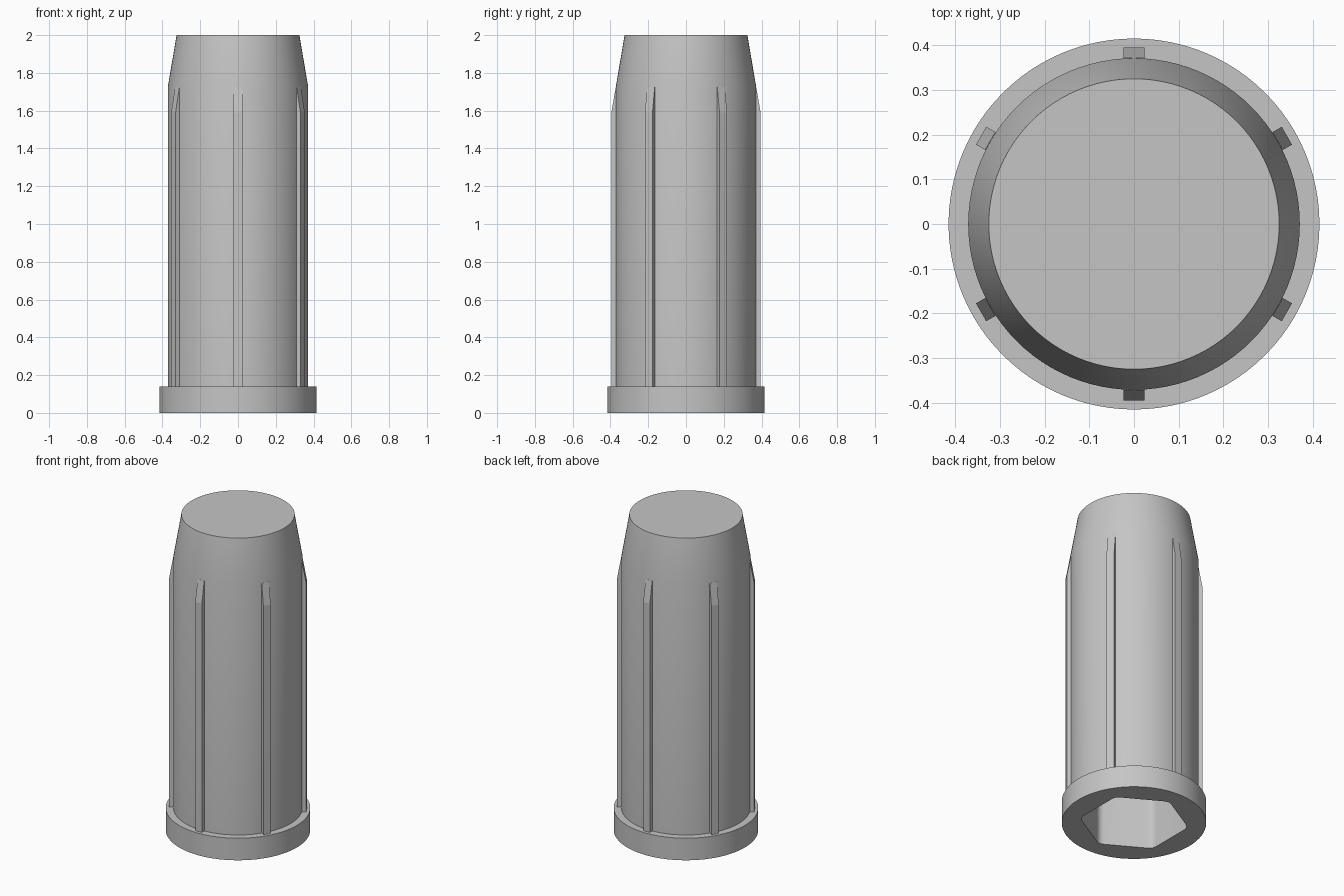
import bpy, bmesh, math

if "Cube" in bpy.data.objects:
    bpy.data.objects.remove(bpy.data.objects["Cube"])

grey = bpy.data.materials.new("light grey")
grey.diffuse_color = (0.56, 0.56, 0.56, 1)
grey.use_nodes = True
grey.node_tree.nodes["Principled BSDF"].inputs["Base Color"].default_value = grey.diffuse_color


def make_object(name, bm):
    bmesh.ops.recalc_face_normals(bm, faces=bm.faces)
    mesh = bpy.data.meshes.new(name)
    bm.to_mesh(mesh)
    bm.free()
    mesh.materials.append(grey)
    obj = bpy.data.objects.new(name, mesh)
    bpy.context.collection.objects.link(obj)
    return obj


def prism(bm, points, offset):
    face = bm.faces.new([bm.verts.new(p) for p in points])
    top = bmesh.ops.extrude_face_region(bm, geom=[face])["geom"]
    bmesh.ops.translate(bm, vec=offset,
                        verts=[g for g in top if isinstance(g, bmesh.types.BMVert)])


def shade(obj):
    bpy.ops.object.select_all(action="DESELECT")
    obj.select_set(True)
    bpy.context.view_layer.objects.active = obj
    bpy.ops.object.shade_smooth_by_angle(angle=math.radians(25))


# Flanged plug body with tapered nose, as stacked rings with flat ends
SEGMENTS = 96
profile = [(0.415, 0), (0.415, 0.14), (0.371, 0.14), (0.371, 1.73), (0.325, 2.0)]
bm = bmesh.new()
rings = [[bm.verts.new((r * math.cos(2 * math.pi * i / SEGMENTS),
                        r * math.sin(2 * math.pi * i / SEGMENTS), z))
          for i in range(SEGMENTS)] for r, z in profile]
for a, b in zip(rings, rings[1:]):
    for i in range(SEGMENTS):
        j = (i + 1) % SEGMENTS
        bm.faces.new((a[i], a[j], b[j], b[i]))
bm.faces.new(rings[0])
bm.faces.new(rings[-1])
body = make_object("plug_body", bm)

# Hexagonal socket with rounded corners, cut up from the bottom
CORNER, FILLET, DEPTH = 0.315, 0.05, 1.2
centre = CORNER - FILLET / math.cos(math.pi / 6)
outline = []
for k in range(6):
    a = math.radians(30 + 60 * k)
    for s in range(-3, 4):
        t = a + math.radians(10 * s)
        outline.append((centre * math.cos(a) + FILLET * math.cos(t),
                        centre * math.sin(a) + FILLET * math.sin(t), -0.1))
bm = bmesh.new()
prism(bm, outline, (0, 0, DEPTH + 0.1))
cutter = make_object("socket_cutter", bm)
cutter.hide_render = True
cut = body.modifiers.new("socket", "BOOLEAN")
cut.operation = "DIFFERENCE"
cut.solver = "EXACT"
cut.object = cutter
bpy.context.view_layer.objects.active = body
bpy.ops.object.modifier_apply(modifier=cut.name)
bpy.data.objects.remove(cutter)
shade(body)

# Six grip ribs whose tops follow the nose taper
HALF = 0.023
side = [(0.355, 0.14), (0.395, 0.14), (0.395, 1.59), (0.3715, 1.725), (0.355, 1.725)]
for k in range(6):
    bm = bmesh.new()
    prism(bm, [(r, -HALF, z) for r, z in side], (0, 2 * HALF, 0))
    rib = make_object(f"grip_rib_{k + 1}", bm)
    rib.rotation_euler.z = math.radians(30 + 60 * k)
